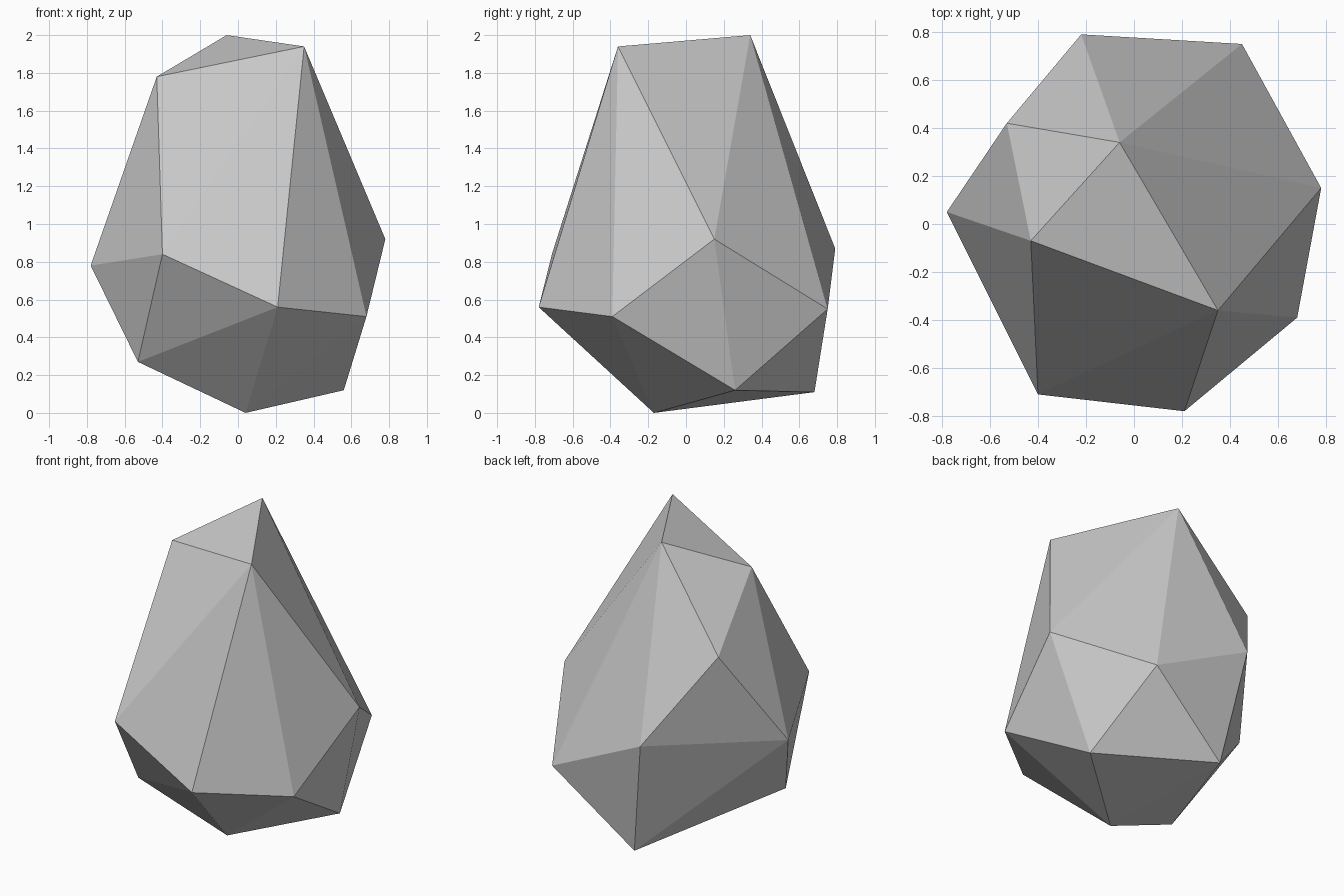
import bpy
import bmesh

# Remove the default object
default = bpy.data.objects.get("Cube")
if default:
    bpy.data.objects.remove(default, do_unlink=True)


def make_material(name, level):
    """One flat grey stone colour."""
    mat = bpy.data.materials.new(name)
    mat.use_nodes = True
    colour = (level, level, level, 1.0)
    mat.diffuse_color = colour
    shader = next(n for n in mat.node_tree.nodes if n.type == "BSDF_PRINCIPLED")
    shader.inputs["Base Color"].default_value = colour
    shader.inputs["Roughness"].default_value = 0.9
    return mat


def make_hull(name, corners, material):
    """Wrap a faceted convex boulder around its corner points."""
    bm = bmesh.new()
    for corner in corners:
        bm.verts.new(corner)
    bmesh.ops.convex_hull(bm, input=bm.verts[:])
    loose = [v for v in bm.verts if not v.link_faces]
    bmesh.ops.delete(bm, geom=loose, context="VERTS")
    bmesh.ops.recalc_face_normals(bm, faces=bm.faces[:])
    for face in bm.faces:
        face.smooth = False
    mesh = bpy.data.meshes.new(name)
    bm.to_mesh(mesh)
    bm.free()
    mesh.materials.append(material)
    obj = bpy.data.objects.new(name, mesh)
    bpy.context.scene.collection.objects.link(obj)
    return obj


# Sloping crown
crown = [(-.06, .34, 2), (.35, -.36, 1.94), (-.43, -.07, 1.78), (-.53, .42, 1.4)]

# Widest belt
belt = [
    (-.78, .05, .78), (-.4, -.71, .84), (.21, -.78, .56), (.68, -.39, .51),
    (.78, .15, .92), (.45, .75, .55), (-.22, .79, .87),
]

# Tapered foot
foot = [(-.53, -.28, .27), (.04, -.17, 0), (.56, .26, .12), (-.1, .68, .11)]

stone_grey = make_material("stone grey", 0.6)
make_hull("rock", crown + belt + foot, stone_grey)
